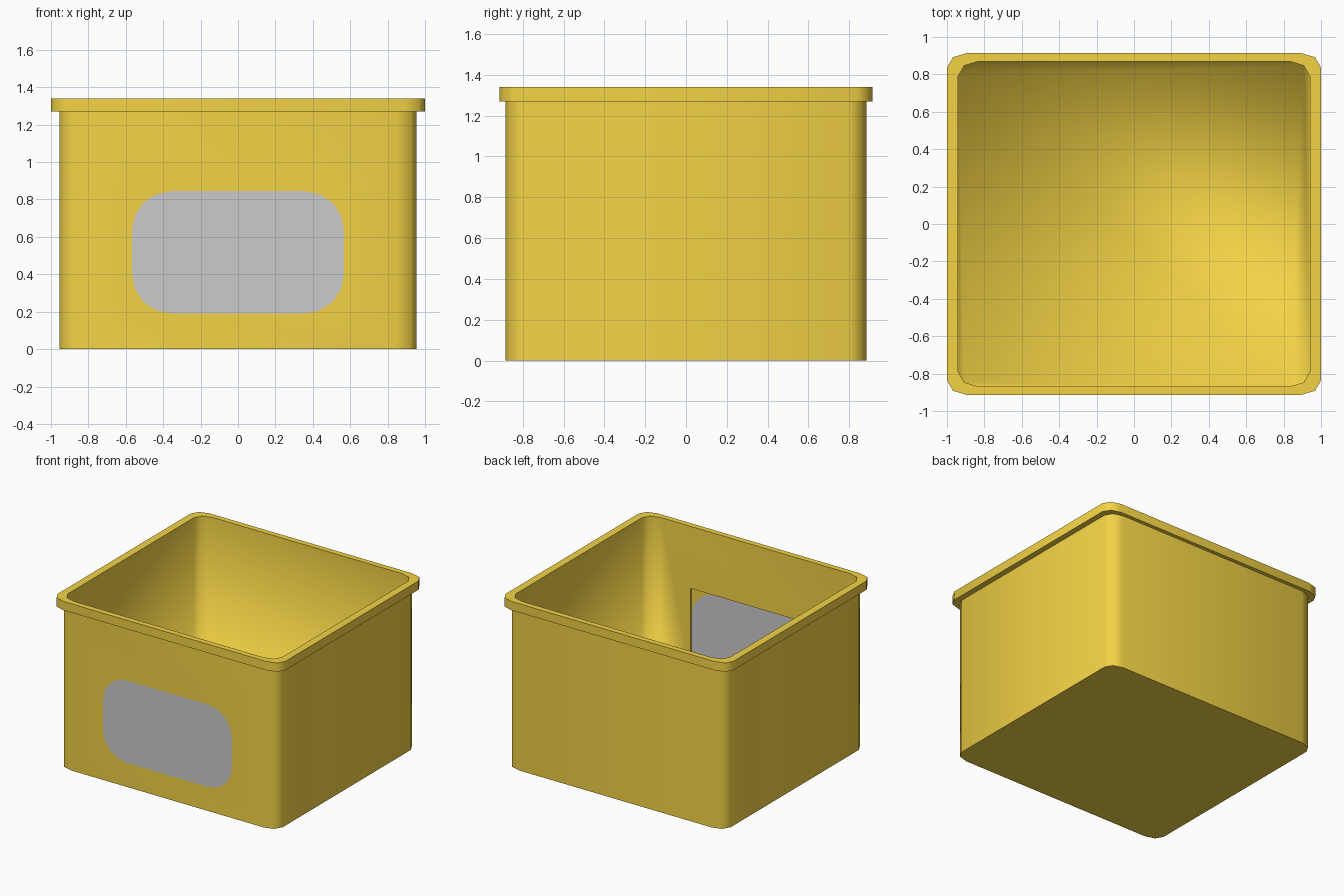
import bpy, bmesh, math

if "Cube" in bpy.data.objects:
    bpy.data.objects.remove(bpy.data.objects["Cube"])

amber = bpy.data.materials.new("amber_plastic")
amber.diffuse_color = (0.9, 0.65, 0.06, 1)
amber.use_nodes = True
amber.node_tree.nodes["Principled BSDF"].inputs["Base Color"].default_value = amber.diffuse_color
FLOOR = 0.02


def outline(hx, hy, rx, ry, segs):
    """Rounded rectangle points, counter-clockwise."""
    pts = []
    for q, (sx, sy) in enumerate([(1, 1), (-1, 1), (-1, -1), (1, -1)]):
        for i in range(segs + 1):
            a = math.radians(90 * (q + i / segs))
            pts.append((sx * (hx - rx) + rx * math.cos(a),
                        sy * (hy - ry) + ry * math.sin(a)))
    return pts


def loft(name, rings):
    """Closed solid skinned through a list of equal point rings."""
    bm = bmesh.new()
    loops = [[bm.verts.new(p) for p in ring] for ring in rings]
    n = len(loops[0])
    for a, b in zip(loops, loops[1:]):
        for i in range(n):
            j = (i + 1) % n
            bm.faces.new((a[i], a[j], b[j], b[i]))
    bm.faces.new(loops[0][::-1])
    bm.faces.new(loops[-1])
    bmesh.ops.recalc_face_normals(bm, faces=bm.faces)
    me = bpy.data.meshes.new(name)
    bm.to_mesh(me)
    bm.free()
    ob = bpy.data.objects.new(name, me)
    bpy.context.collection.objects.link(ob)
    return ob


def panel(name, pts, y0, y1):
    """Upright plate in the front wall between two y depths."""
    return loft(name, [[(x, y, z + 0.5175) for x, z in pts] for y in (y0, y1)])


def cut(target, cutter):
    bpy.context.view_layer.objects.active = target
    mod = target.modifiers.new("cut", 'BOOLEAN')
    mod.operation, mod.solver, mod.object = 'DIFFERENCE', 'EXACT', cutter
    bpy.ops.object.modifier_apply(modifier=mod.name)
    bpy.data.objects.remove(cutter)


# Bin: outer wall, projecting rim, inner wall and floor in one skin
profile = [(0.955, 0.885, 0), (0.955, 0.885, 1.27), (1, 0.915, 1.27),
           (1, 0.915, 1.34), (0.94, 0.87, 1.34), (0.94, 0.87, FLOOR)]
bin_body = loft("storage_bin", [
    [(x, y, z) for x, y in outline(hx, hy, 0.11, 0.08, 2)] for hx, hy, z in profile])
bin_body.data.materials.append(amber)

# Rounded window through the front wall, inside a shallow square recess
window = outline(0.567, 0.327, 0.21, 0.21, 4)
square = [(0.57, 0.33), (-0.57, 0.33), (-0.57, -0.33), (0.57, -0.33)]
cut(bin_body, panel("recess_cutter", square, -0.88, -0.8))
cut(bin_body, panel("window_cutter", window, -0.95, -0.8))

# Grey label panel flush with the outside
panel("label_panel", window, -0.885, -0.88)

# Smooth corners; the inner floor blends into the walls
bpy.ops.object.select_all(action='DESELECT')
bin_body.select_set(True)
bpy.context.view_layer.objects.active = bin_body
bpy.ops.object.shade_smooth_by_angle(angle=math.radians(50))
me = bin_body.data
for e in me.edges:
    if all(abs(me.vertices[v].co.z - FLOOR) < 1e-4 for v in e.vertices):
        e.use_edge_sharp = False
